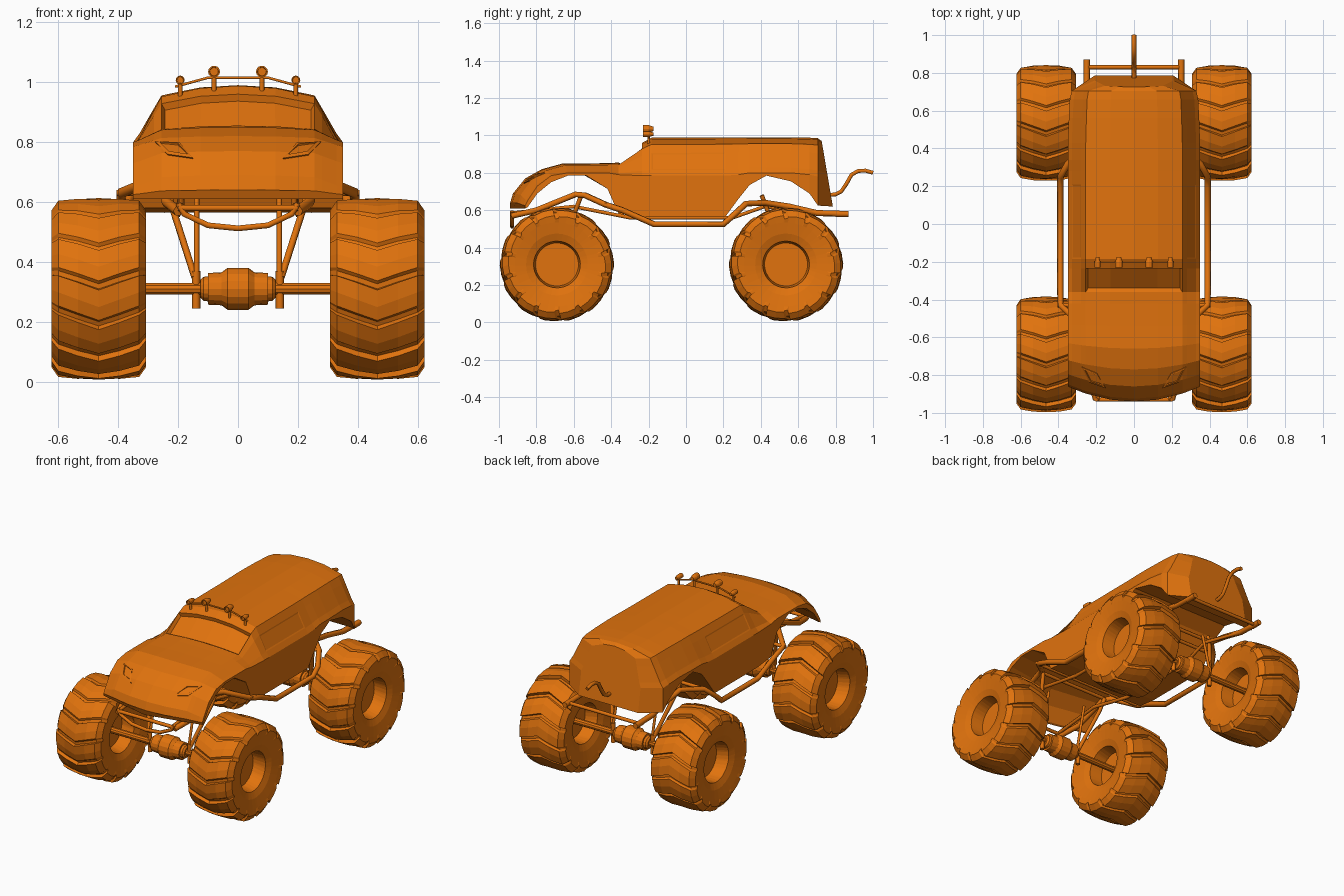
import bpy, bmesh, math
from mathutils import Vector
from mathutils.bvhtree import BVHTree

cube = bpy.data.objects.get("Cube")
if cube:
    bpy.data.objects.remove(cube, do_unlink=True)

paint = bpy.data.materials.new("orange")
paint.use_nodes = True
COLOR = (0.75, 0.17, 0.004, 1)
paint.diffuse_color = COLOR
paint.node_tree.nodes["Principled BSDF"].inputs["Base Color"].default_value = COLOR


def add(name, mesh, loc=(0, 0, 0)):
    if not mesh.materials:
        mesh.materials.append(paint)
    ob = bpy.data.objects.new(name, mesh)
    ob.location = loc
    bpy.context.collection.objects.link(ob)
    return ob


def finish(name, bm):
    bmesh.ops.recalc_face_normals(bm, faces=bm.faces)
    mesh = bpy.data.meshes.new(name)
    bm.to_mesh(mesh)
    return mesh


def loft(rings):
    """Skin a list of closed rings and cap both ends."""
    bm = bmesh.new()
    rows = [[bm.verts.new(p) for p in ring] for ring in rings]
    n = len(rows[0])
    for a, b in zip(rows, rows[1:]):
        for i in range(n):
            j = (i + 1) % n
            bm.faces.new((a[i], a[j], b[j], b[i]))
    bm.faces.new(rows[0])
    bm.faces.new(rows[-1])
    return bm


def tube(name, pts, r):
    cu = bpy.data.curves.new(name, "CURVE")
    cu.dimensions = "3D"
    cu.bevel_depth, cu.bevel_resolution, cu.use_fill_caps = r, 1, True
    sp = cu.splines.new("POLY")
    sp.points.add(len(pts) - 1)
    for p, co in zip(sp.points, pts):
        p.co = (*co, 1)
    tmp = bpy.data.objects.new(name, cu)
    mesh = bpy.data.meshes.new_from_object(tmp)
    bpy.data.objects.remove(tmp)
    return add(name, mesh)


def pair(name, pts, r):
    for side, s in (("left", 1), ("right", -1)):
        tube(f"{side}_{name}", [(s * x, y, z) for x, y, z in pts], r)


def turned(name, profile, axis, loc, n=16):
    """Solid of revolution along x or y from (position, radius) pairs."""
    rings = []
    for t, r in profile:
        ring = []
        for k in range(n):
            a = math.tau * k / n
            c, s = r * math.cos(a), r * math.sin(a)
            ring.append((t, c, s) if axis == "x" else (c, t, s))
        rings.append(ring)
    return add(name, finish(name, loft(rings)), loc)


# Body shell: y, lower edge, belt height, top height, half width
STATIONS = [
    (-.94, .61, .625, .64, .35), (-.925, .615, .65, .69, .35),
    (-.86, .69, .73, .77, .35), (-.77, .75, .785, .82, .35),
    (-.66, .785, .80, .85, .35), (-.54, .785, .80, .85, .35),
    (-.42, .715, .80, .852, .35), (-.36, .58, .79, .855, .35),
    (-.235, .565, .785, .96, .35), (-.185, .565, .785, .988, .35),
    (.21, .565, .785, .99, .35), (.28, .66, .79, .99, .35),
    (.34, .735, .80, .99, .35), (.43, .785, .80, .99, .35),
    (.56, .755, .80, .99, .345), (.66, .69, .79, .988, .34),
    (.705, .625, .78, .985, .33), (.785, .62, .77, .97, .21)]
SHAPE = [(1, 0), (.94, .15), (.80, .60), (.73, .82), (.36, .96)]


def section(y, low, belt, top, w):
    half = [(w, low)] + [(w * fx, belt + fz * (top - belt)) for fx, fz in SHAPE]
    ring = [(0, low)] + half + [(0, top)] + [(-x, z) for x, z in reversed(half)]
    bow = .08 * max(0, (-.5 - y) / .44)
    lean = .17 if y > .75 else 0
    return [(x, y + bow * (x / .35) ** 2 - lean * (z - .62), z) for x, z in ring]


bm = loft([section(*row) for row in STATIONS])
bmesh.ops.recalc_face_normals(bm, faces=bm.faces)


def pick(y0, y1, test):
    return [f for f in bm.faces if y0 < f.calc_center_median().y < y1
            and test(f.calc_center_median())]


# Recessed windscreen and nearly flush side windows
screen = pick(-.35, -.24, lambda c: abs(c.x) < .2 and c.z > .8)
bmesh.ops.inset_region(bm, faces=screen, thickness=.01, depth=-.022, use_even_offset=True)
for s in (1, -1):
    glass = pick(-.18, .2, lambda c: .25 < s * c.x < .33 and .82 < c.z < .92)
    bmesh.ops.inset_region(bm, faces=glass, thickness=.008, depth=-.002, use_even_offset=True)
surface = BVHTree.FromBMesh(bm)
add("body", finish("body", bm))

# Headlights: raised slanted frames resting on the nose, swept back at the outside
LAMP = [Vector(p) for p in ((.275, -.755), (.195, -.79), (.15, -.865), (.235, -.835))]
mid = sum(LAMP, Vector((0, 0))) / 4
for side, s in (("left", 1), ("right", -1)):
    lb = bmesh.new()
    loops = []
    for scale, lift in ((1, -.004), (1, .006), (.74, .006), (.68, -.001)):
        loop = []
        for p in LAMP:
            q = mid + (p - mid) * scale
            hit, nor, _, _ = surface.ray_cast(Vector((s * q.x, q.y, 2)), Vector((0, 0, -1)))
            loop.append(lb.verts.new(hit + nor * lift))
        loops.append(loop)
    for a, b in zip(loops, loops[1:]):
        for i in range(4):
            j = (i + 1) % 4
            lb.faces.new((a[i], a[j], b[j], b[i]))
    lb.faces.new(loops[-1])
    lb.faces.new(loops[0])
    add(f"{side}_headlight", finish("headlight", lb))

# Wheels: lateral profile (x, radius, lug strength) with stepped chevron lugs
HALF = [(.045, .115, 0), (.125, .125, 0), (.14, .165, 0), (.152, .225, 0),
        (.158, .262, .9), (.135, .295, 1), (.07, .304, 1)]
PROFILE = [(-x, r, k) for x, r, k in HALF] + [(0, .306, 1)] + HALF[::-1]
TREAD = [(0, 1), (.13, .9), (.2, .35), (.55, .15), (.97, 0)]
LUGS = 14
rings = []
for x, r, k in PROFILE:
    ring = []
    for lug in range(LUGS):
        for u, drop in TREAD:
            a = math.tau * (lug + u) / LUGS + 1.2 * abs(x)
            rr = r - .02 * k * drop
            ring.append((x, -rr * math.cos(a), rr * math.sin(a)))
    rings.append(ring)
wheel = finish("wheel", loft(rings))

for end, y in (("front", -.69), ("rear", .535)):
    for side, s in (("left", 1), ("right", -1)):
        add(f"{end}_{side}_wheel", wheel, (s * .465, y, .31))
    # Axle with its differential housing
    turned(f"{end}_axle", [(-.43, .02), (.43, .02)], "x", (0, y, .31), 10)
    turned(f"{end}_differential",
           [(-.125, .03), (-.115, .04), (-.1, .042), (-.1, .053), (-.055, .055), (-.035, .07),
            (.035, .07), (.055, .055), (.1, .053), (.1, .042), (.115, .04), (.125, .03)],
           "x", (0, y, .31))
    # Upright links, slanted dampers and axle brackets
    inward = .1 if end == "front" else -.1
    pair(f"{end}_link", [(.138, y, .25), (.138, y, .37), (.138, y + inward * .6, .62)], .009)
    pair(f"{end}_bracket", [(.14, y, .245), (.14, y, .37)], .014)
    pair(f"{end}_damper", [(.145, y, .35), (.225, y + inward, .60), (.24, y + inward * 1.3, .68)], .012)

# Tubular chassis
pair("chassis_rail", [(.2, -.93, .57), (.24, -.80, .60), (.25, -.59, .685), (.27, -.54, .68),
                      (.39, -.43, .63), (.39, -.34, .6), (.39, -.17, .525), (.39, .2, .525),
                      (.39, .25, .57), (.35, .32, .635), (.25, .42, .64), (.25, .55, .62),
                      (.25, .70, .585), (.25, .86, .58)], .017)
pair("inner_rail", [(.19, -.93, .585), (.19, -.6, .62), (.2, -.3, .56),
                    (.2, .25, .56), (.2, .42, .62), (.25, .7, .585)], .011)
tube("front_bumper", [(-.2, -.93, .595), (-.18, -.93, .56), (-.1, -.93, .522), (0, -.93, .512),
                      (.1, -.93, .522), (.18, -.93, .56), (.2, -.93, .595)], .011)
for name, y, z, w in (("nose", -.93, .58, .2), ("front", -.57, .685, .25), ("front_arch", -.43, .63, .405),
                      ("rear_arch", .32, .635, .36), ("rear", .42, .64, .25), ("tail", .83, .58, .25)):
    tube(f"{name}_crossbar", [(-w, y, z), (w, y, z)], .011)
pair("rear_bumper_post", [(.25, .80, .58), (.25, .87, .58)], .018)

# Roof light bar
tube("light_bar", [(-.21, -.2, .985), (-.1, -.2, 1.015), (.1, -.2, 1.015), (.21, -.2, .985)], .005)
for x, z, r in ((.08, 1.035, .02), (.193, 1.007, .015)):
    pair("light_post", [(x, -.2, .94), (x, -.2, z)], .008)
    for side, s in (("left", 1), ("right", -1)):
        turned(f"{side}_roof_light", [(-.022, r * .7), (-.03, r * .75), (-.03, r), (0, r), (.025, r * .6)],
               "y", (s * x, -.2, z), 12)

# Curved pipe at the tail
tube("tail_pipe", [(0, .75, .68), (0, .80, .685), (0, .83, .70), (0, .86, .745), (0, .885, .79),
                   (0, .92, .81), (0, .96, .812), (0, 1.0, .80)], .012)
